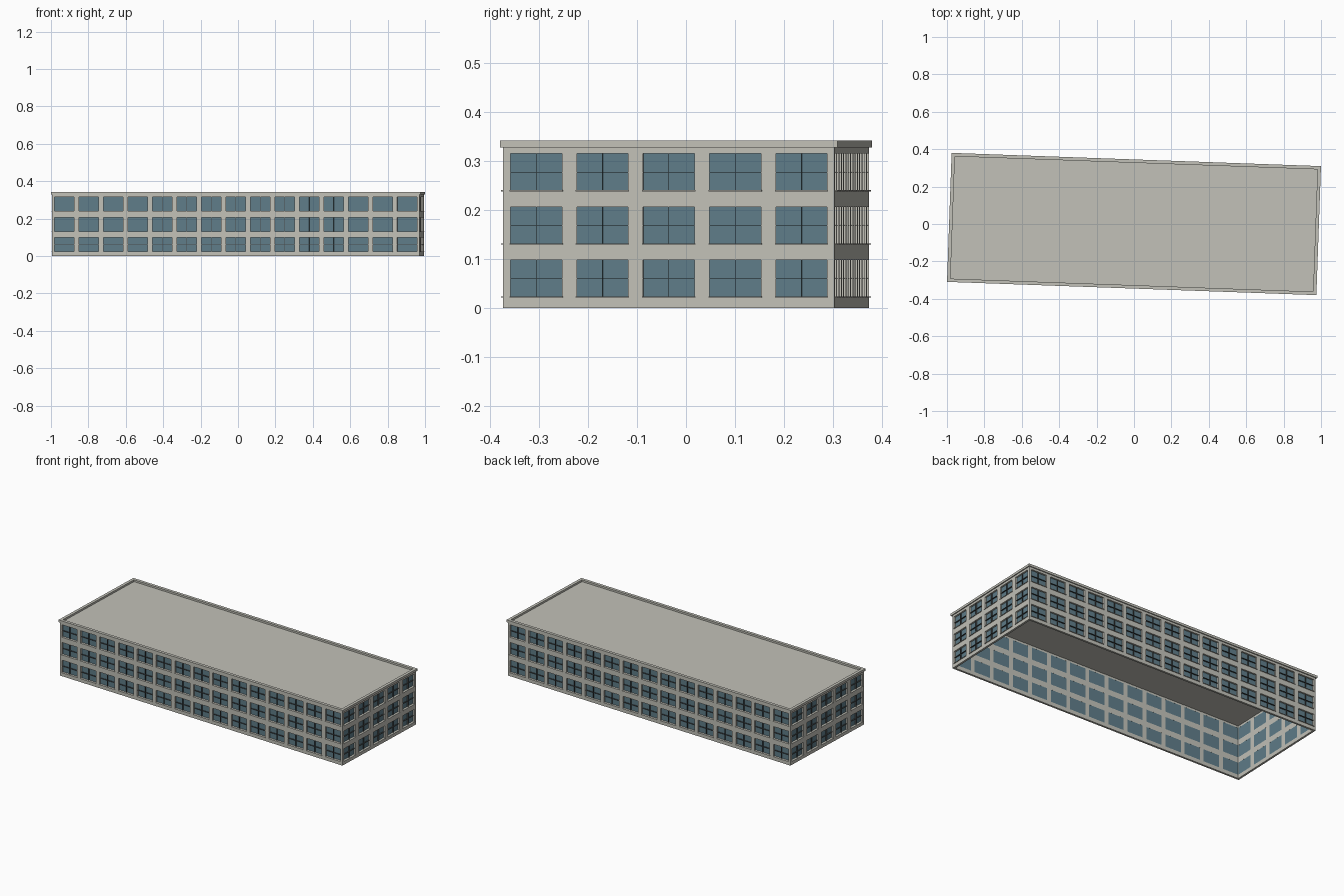
import bpy, bmesh, math
from mathutils import Matrix, Vector

cube = bpy.data.objects.get("Cube")
if cube:
    bpy.data.objects.remove(cube)

LENGTH, DEPTH, WALL_H, TOP = 1.964, 0.678, 0.328, 0.342
THICK = 0.012                      # wall thickness
OVERHANG = 0.006                   # cornice overhang
WIN_W, WIN_H = 0.105, 0.075
FLOORS = [0.023, 0.1315, 0.24]     # window bottoms
TURN = Matrix.Rotation(math.radians(-2.05), 4, 'Z')


def material(name, rgb):
    m = bpy.data.materials.new(name)
    m.use_nodes = True
    color = (*rgb, 1)
    m.diffuse_color = color
    m.node_tree.nodes["Principled BSDF"].inputs["Base Color"].default_value = color
    return m


STONE = material("pale_stone", (0.54, 0.535, 0.48))
GLASS = material("blue_glass", (0.115, 0.205, 0.25))
METAL = material("dark_metal", (0.07, 0.075, 0.075))


def box(bm, lo, hi):
    lo, hi = Vector(lo), Vector(hi)
    size = hi - lo
    bmesh.ops.create_cube(bm, size=1, matrix=Matrix.Translation((lo + hi) / 2)
                          @ Matrix.Diagonal((*size, 1)))


def finish(bm, name, mat, matrix):
    mesh = bpy.data.meshes.new(name)
    bm.to_mesh(mesh)
    bm.free()
    mesh.materials.append(mat)
    ob = bpy.data.objects.new(name, mesh)
    bpy.context.collection.objects.link(ob)
    ob.matrix_world = TURN @ matrix
    return ob


def facade(side, span, count, trim, angle, distance):
    """One wall with its windows; the outer face lies on y = 0 looking to -y."""
    place = Matrix.Rotation(angle, 4, 'Z') @ Matrix.Translation((0, -distance, 0))
    pitch = span / count
    centers = [(i - (count - 1) / 2) * pitch for i in range(count)]

    # wall sheet with openings, thickened inward
    us = [trim - span / 2]
    for c in centers:
        us += [c - WIN_W / 2, c + WIN_W / 2]
    us.append(span / 2 - trim)
    zs = [0]
    for z in FLOORS:
        zs += [z, z + WIN_H]
    zs.append(WALL_H)
    bm = bmesh.new()
    grid = [[bm.verts.new((u, 0, z)) for u in us] for z in zs]
    for j in range(len(zs) - 1):
        for i in range(len(us) - 1):
            if not (i % 2 and j % 2):
                bm.faces.new((grid[j][i], grid[j][i + 1],
                              grid[j + 1][i + 1], grid[j + 1][i]))
    wall = finish(bm, side + "_wall", STONE, place)
    solid = wall.modifiers.new("thickness", 'SOLIDIFY')
    solid.thickness = THICK
    solid.offset = -1

    # glass, glazing bars and sills
    panes, bars, sills = bmesh.new(), bmesh.new(), bmesh.new()
    thin = 0.0004
    for c in centers:
        l, r = c - WIN_W / 2, c + WIN_W / 2
        for z in FLOORS:
            mid, t = z + WIN_H / 2, z + WIN_H
            box(panes, (l, THICK - 0.002, z), (r, THICK - 0.0002, t))
            box(bars, (c - thin, 0.002, z), (c + thin, THICK - 0.002, t))
            box(bars, (l, 0.002, mid - thin), (r, THICK - 0.002, mid + thin))
            box(sills, (l - 0.002, -0.004, z - 0.002), (r + 0.002, THICK - 0.002, z + 0.0005))
    finish(panes, side + "_glass", GLASS, place)
    finish(bars, side + "_glazing_bars", METAL, place)
    finish(sills, side + "_sills", STONE, place)


facade("front", LENGTH, 15, 0, 0, DEPTH / 2)
facade("back", LENGTH, 15, 0, math.pi, DEPTH / 2)
facade("left", DEPTH, 5, THICK, math.pi / 2, LENGTH / 2)
facade("right", DEPTH, 5, THICK, -math.pi / 2, LENGTH / 2)

# roof slab
x, y = LENGTH / 2 - THICK, DEPTH / 2 - THICK
bm = bmesh.new()
box(bm, (-x, -y, WALL_H - 0.001), (x, y, WALL_H + 0.003))
finish(bm, "roof_slab", STONE, Matrix())

# cornice ring around the roof edge
bm = bmesh.new()
ox, oy = LENGTH / 2 + OVERHANG, DEPTH / 2 + OVERHANG
corners = [(-1, -1), (1, -1), (1, 1), (-1, 1)]
section = [(ox, oy, WALL_H), (ox, oy, TOP), (x, y, TOP), (x, y, WALL_H)]
loops = [[bm.verts.new((sx * a, sy * b, z)) for sx, sy in corners]
         for a, b, z in section]
for k in range(4):
    low, high = loops[k], loops[(k + 1) % 4]
    for i in range(4):
        j = (i + 1) % 4
        bm.faces.new((low[i], low[j], high[j], high[i]))
bmesh.ops.recalc_face_normals(bm, faces=bm.faces)
finish(bm, "cornice", STONE, Matrix())
